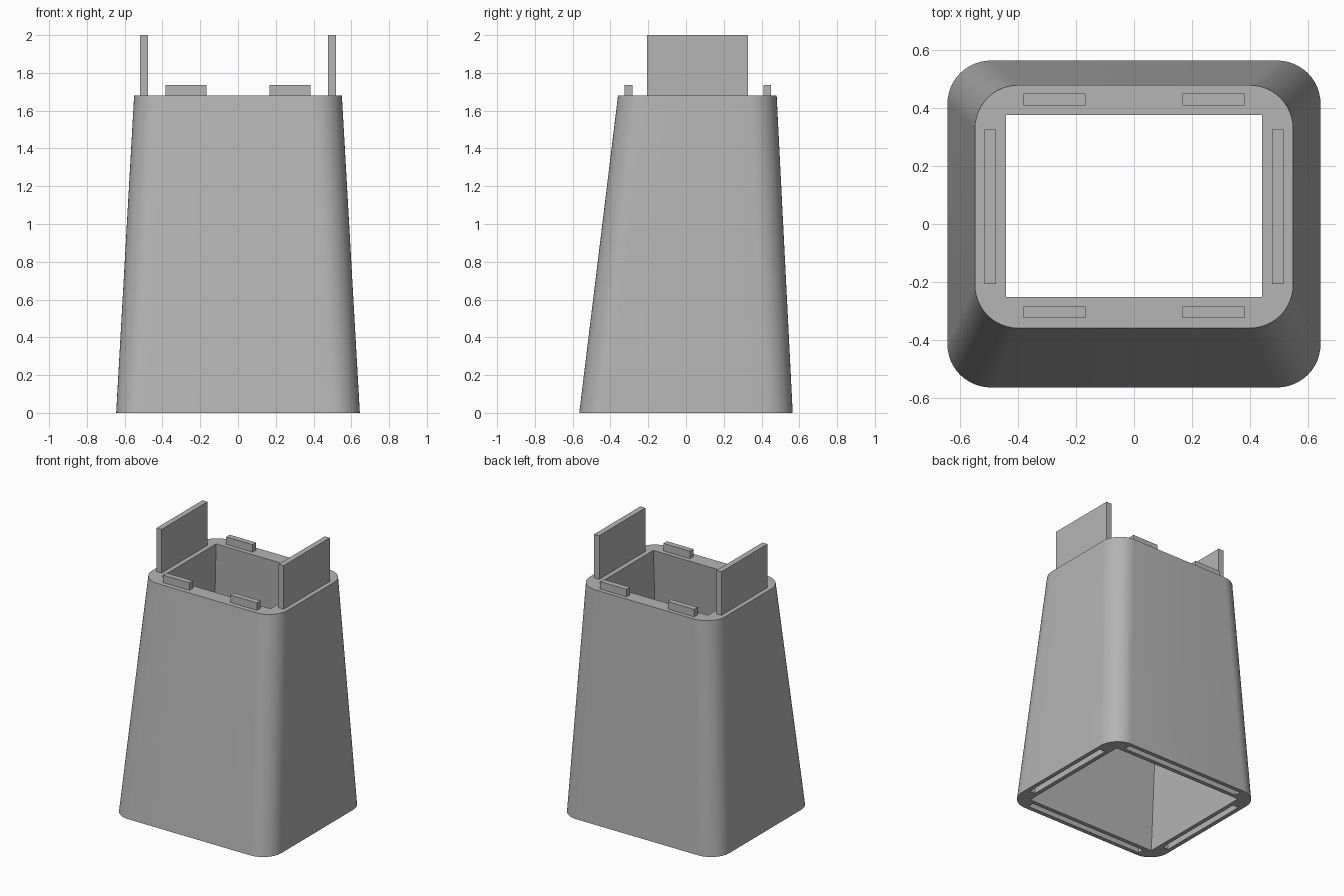
import bpy, bmesh, math

if "Cube" in bpy.data.objects:
    bpy.data.objects.remove(bpy.data.objects["Cube"])

GREY = (0.46, 0.46, 0.46, 1)
HEIGHT = 1.68

plastic = bpy.data.materials.new("plain grey")
plastic.use_nodes = True
plastic.diffuse_color = GREY
plastic.node_tree.nodes["Principled BSDF"].inputs["Base Color"].default_value = GREY


def outline(x, y0, y1, radius, steps=12):
    """Counter-clockwise rectangle, with rounded corners if radius > 0."""
    if radius == 0:
        return [(x, y1), (-x, y1), (-x, y0), (x, y0)]
    centres = outline(x - radius, y0 + radius, y1 - radius, 0)
    points = []
    for quarter, (cx, cy) in enumerate(centres):
        for i in range(steps + 1):
            a = (quarter + i / steps) * math.pi / 2
            points.append((cx + radius * math.cos(a), cy + radius * math.sin(a)))
    return points


def loft(name, low, z0, high, z1):
    """Closed solid between two matching outlines."""
    bm = bmesh.new()
    a = [bm.verts.new((x, y, z0)) for x, y in low]
    b = [bm.verts.new((x, y, z1)) for x, y in high]
    bm.faces.new(a[::-1])
    bm.faces.new(b)
    n = len(a)
    for i in range(n):
        j = (i + 1) % n
        bm.faces.new((a[i], a[j], b[j], b[i]))
    mesh = bpy.data.meshes.new(name)
    bm.to_mesh(mesh)
    bm.free()
    mesh.materials.append(plastic)
    obj = bpy.data.objects.new(name, mesh)
    bpy.context.collection.objects.link(obj)
    return obj


def block(name, cx, cy, sx, sy, z0, z1):
    ring = [(cx + x, cy + y) for x, y in outline(sx / 2, -sy / 2, sy / 2, 0)]
    return loft(name, ring, z0, ring, z1)


# Tapered shell with rounded corners
shell = loft("tapered_shell", outline(0.645, -0.565, 0.565, 0.15), 0,
             outline(0.55, -0.36, 0.48, 0.15), HEIGHT)

# Square-cornered inner opening, run past both ends along the same taper
low, high = outline(0.537, -0.457, 0.457, 0), outline(0.442, -0.252, 0.377, 0)


def extend(t):
    return [(p[0] + (q[0] - p[0]) * t, p[1] + (q[1] - p[1]) * t)
            for p, q in zip(low, high)]


cutters = [loft("opening_cutter", extend(-0.05), -0.05 * HEIGHT,
                extend(1.05), 1.05 * HEIGHT)]

# Slots in the bottom rim
for side in (-1, 1):
    cutters.append(block("side_slot_cutter", side * 0.591, 0, 0.046, 0.74, -0.1, 0.33))
    cutters.append(block("end_slot_cutter", 0, side * 0.511, 0.98, 0.046, -0.1, 0.06))

for cutter in cutters:
    cutter.hide_render = True
    mod = shell.modifiers.new("cut", 'BOOLEAN')
    mod.operation = 'DIFFERENCE'
    mod.solver = 'EXACT'
    mod.object = cutter

bpy.ops.object.select_all(action='DESELECT')
shell.select_set(True)
bpy.context.view_layer.objects.active = shell
for mod in list(shell.modifiers):
    bpy.ops.object.modifier_apply(modifier=mod.name)
for cutter in cutters:
    bpy.data.objects.remove(cutter)
bpy.ops.object.shade_smooth_by_angle(angle=math.radians(30))

# Tall side plates and short locating tabs on the top rim
for side, label in ((1, "left"), (-1, "right")):
    block(label + "_plate", side * 0.497, 0.06, 0.041, 0.535, HEIGHT, 2)
    for y, end in ((-0.305, "front"), (0.43, "back")):
        block(f"{end}_{label}_tab", side * 0.275, y, 0.215, 0.041, HEIGHT, 1.735)
